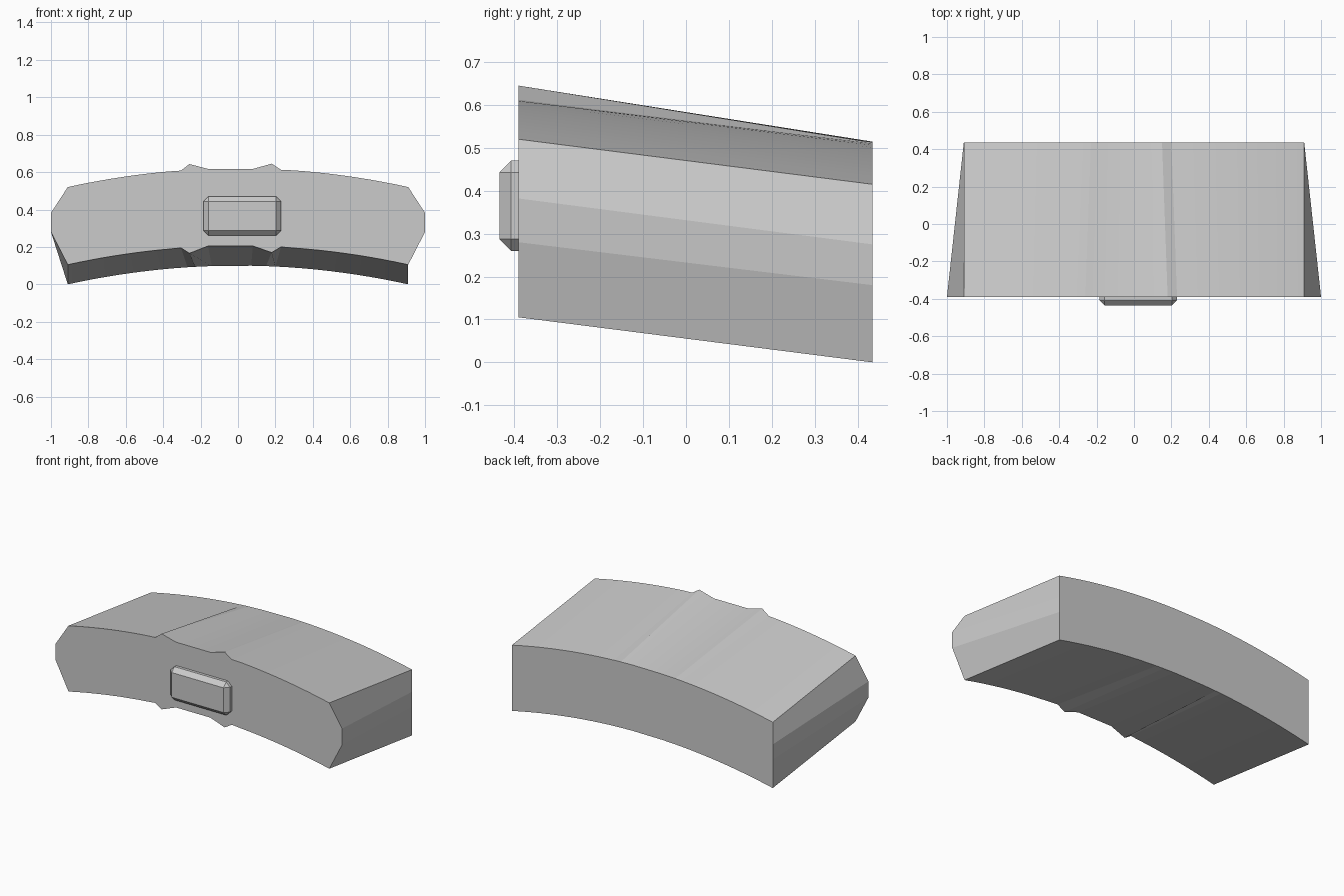
import bpy
import bmesh
from math import radians

cube = bpy.data.objects.get("Cube")
if cube:
    bpy.data.objects.remove(cube, do_unlink=True)

grey = bpy.data.materials.new("light_grey")
grey.use_nodes = True
colour = (0.6, 0.6, 0.6, 1)
grey.diffuse_color = colour
grey.node_tree.nodes["Principled BSDF"].inputs["Base Color"].default_value = colour

FRONT, BACK = -0.39, 0.435
HALF = 0.91          # half width of the arched faces
RISE = 0.1           # height of the arch
THICK = 0.415


def arch(x):
    return RISE * (1 - (x / HALF) ** 2)


def section(y, base, flare, sides, top_relief, bottom_relief):
    """Closed outline: bottom edge left to right, right side, top edge, left side."""
    steps = 10

    def edge(relief, z):
        first, last = relief[0][0], relief[-1][0]
        left = [-HALF + (first + HALF) * i / steps for i in range(steps)]
        right = [last + (HALF - last) * i / steps for i in range(1, steps + 1)]
        return ([(x, z + arch(x)) for x in left] + list(relief)
                + [(x, z + arch(x)) for x in right])

    low, high = sides
    bottom = edge(bottom_relief, base)
    top = edge(top_relief, base + THICK)
    outline = (bottom + [(flare, low), (flare, high)] + top[::-1]
               + [(-flare, high), (-flare, low)])
    return [(x, y, z) for x, z in outline]


# Arched block: ridged front outline lofted to a plain back outline
xs = (-0.305, -0.26, -0.16, 0.08, 0.18, 0.23)
front_top = list(zip(xs, (0.608, 0.643, 0.617, 0.617, 0.645, 0.612)))
front_bottom = list(zip(xs, (0.195, 0.166, 0.205, 0.205, 0.17, 0.2)))
back_xs = (-0.27, -0.23, -0.14, 0.07, 0.15, 0.2)
back_top = [(x, THICK + arch(x)) for x in back_xs]
back_bottom = [(x, arch(x)) for x in back_xs]

bm = bmesh.new()
rings = [[bm.verts.new(p) for p in section(*args)] for args in (
    (FRONT, 0.105, 1.0, (0.28, 0.382), front_top, front_bottom),
    (BACK, 0.0, HALF, (0.18, 0.275), back_top, back_bottom))]
count = len(rings[0])
for i in range(count):
    j = (i + 1) % count
    bm.faces.new((rings[0][i], rings[0][j], rings[1][j], rings[1][i]))
for ring in rings:
    bm.faces.new(ring)
bmesh.ops.recalc_face_normals(bm, faces=bm.faces)
mesh = bpy.data.meshes.new("arched_block")
bm.to_mesh(mesh)
bm.free()
block = bpy.data.objects.new("arched_block", mesh)
bpy.context.collection.objects.link(block)
mesh.materials.append(grey)
bpy.context.view_layer.objects.active = block
block.select_set(True)
bpy.ops.object.shade_smooth_by_angle(angle=radians(8))

# Chamfered raised button on the front face
bpy.ops.mesh.primitive_cube_add(size=1, location=(0.0225, -0.385, 0.365))
button = bpy.context.object
button.name = "front_button"
button.scale = (0.415, 0.1, 0.21)
bpy.ops.object.transform_apply(location=False, rotation=False, scale=True)
bevel = button.modifiers.new("chamfer", 'BEVEL')
bevel.width = 0.027
bevel.segments = 1
button.data.materials.append(grey)
